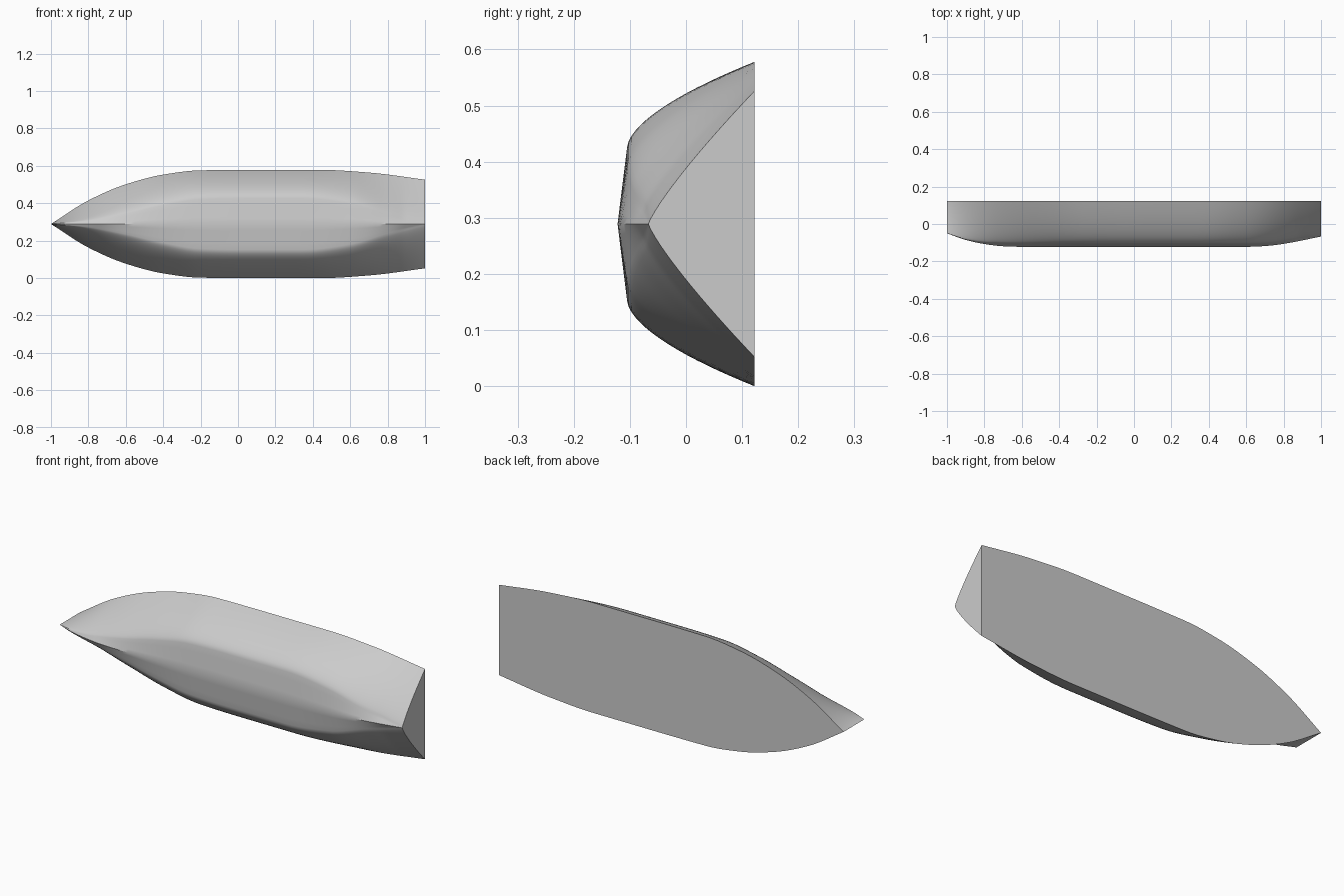
import bpy
import bmesh
import math

cube = bpy.data.objects.get("Cube")
if cube:
    bpy.data.objects.remove(cube, do_unlink=True)

STATIONS, SIDE, FLOOR = 80, 16, 4
DECK_Y, MID_Z = 0.122, 0.289

# Hull lines along the length: (x, value)
BEAM = [(-1, 0), (-.8, .126), (-.6, .212), (-.4, .264), (-.2, .287), (.1, .289),
        (.45, .289), (.7, .275), (1, .237)]
KEEL = [(-1, -.05), (-.9, -.085), (-.8, -.107), (-.7, -.119), (-.6, -.122),
        (.6, -.122), (.7, -.118), (.8, -.106), (1, -.067)]
CHINE = [(-1, 0), (-.8, .018), (-.6, .055), (-.4, .1), (-.2, .132), (0, .137),
         (.35, .137), (.6, .108), (.8, .05), (1, 0)]


def line(points, x):
    """Smooth curve through points, without overshoot."""
    slopes = [(b[1] - a[1]) / (b[0] - a[0]) for a, b in zip(points, points[1:])]
    tangents = [slopes[0]]
    for a, b in zip(slopes, slopes[1:]):
        tangents.append(2 * a * b / (a + b) if a * b > 0 else 0)
    tangents.append(slopes[-1])
    i = 0
    while i < len(slopes) - 1 and x > points[i + 1][0]:
        i += 1
    (x0, v0), (x1, v1) = points[i], points[i + 1]
    h = x1 - x0
    t = (x - x0) / h
    return ((1 + 2 * t) * (1 - t) ** 2 * v0 + t * (1 - t) ** 2 * h * tangents[i]
            + t * t * (3 - 2 * t) * v1 + t * t * (t - 1) * h * tangents[i + 1])


def half_section(x):
    """Keel to deck edge as (y, half width)."""
    beam, keel, chine = line(BEAM, x), line(KEEL, x), line(CHINE, x)
    rise = min(.017, chine * .6)
    power = .84 - .24 * chine / .137
    pts = [(keel + rise * i / FLOOR, chine * i / FLOOR) for i in range(FLOOR)]
    for i in range(SIDE + 1):
        u = (i / SIDE) ** 1.6
        pts.append((keel + rise + (DECK_Y - keel - rise) * u,
                    chine + (beam - chine) * u ** power))
    return pts


# Hull shell
bm = bmesh.new()
rows = []
for s in range(STATIONS + 1):
    x = -math.cos(math.pi * s / STATIONS)
    half = half_section(x)
    ring = [(y, -w) for y, w in reversed(half[1:])] + half
    rows.append([bm.verts.new((x, y, MID_Z + w)) for y, w in ring])
for a, b in zip(rows, rows[1:]):
    for j in range(len(a) - 1):
        bm.faces.new((a[j], b[j], b[j + 1], a[j + 1])).smooth = True
    # Flat deck strip
    bm.faces.new((a[-1], b[-1], b[0], a[0]))
# Flat transom
bm.faces.new(rows[-1])
bmesh.ops.remove_doubles(bm, verts=bm.verts, dist=1e-5)
bmesh.ops.recalc_face_normals(bm, faces=bm.faces)

mesh = bpy.data.meshes.new("hull")
bm.to_mesh(mesh)
bm.free()
hull = bpy.data.objects.new("hull", mesh)
bpy.context.collection.objects.link(hull)

# Grey paint
grey = bpy.data.materials.new("hull_grey")
grey.use_nodes = True
colour = (.6, .6, .6, 1)
grey.diffuse_color = colour
grey.node_tree.nodes["Principled BSDF"].inputs["Base Color"].default_value = colour
mesh.materials.append(grey)

# Smooth sides with sharp stem, deck edge and transom
bpy.ops.object.select_all(action='DESELECT')
hull.select_set(True)
bpy.context.view_layer.objects.active = hull
bpy.ops.object.shade_smooth_by_angle(angle=math.radians(30))
